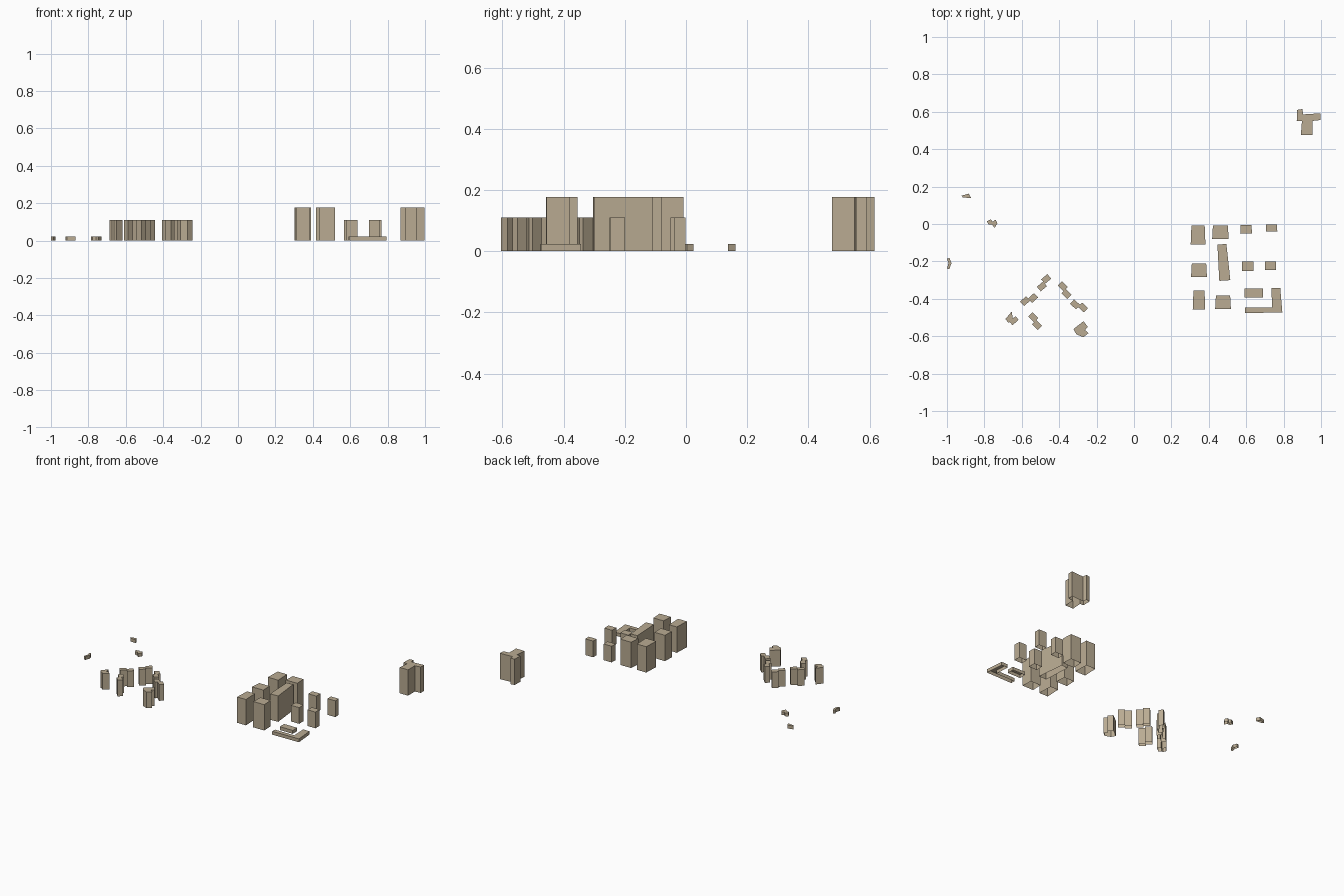
import bpy, bmesh
from math import radians
from mathutils import Matrix, Vector

if "Cube" in bpy.data.objects:
    bpy.data.objects.remove(bpy.data.objects["Cube"])

TALL, MID, LOW = 0.177, 0.111, 0.023

stone = bpy.data.materials.new("stone")
stone.diffuse_color = (0.49, 0.41, 0.29, 1)
stone.use_nodes = True
stone.node_tree.nodes["Principled BSDF"].inputs["Base Color"].default_value = stone.diffuse_color


def block(name, pts, h):
    """Extrude a footprint to a walled, roofed block, open underneath."""
    bm = bmesh.new()
    roof = bm.faces.new([bm.verts.new((x, y, 0)) for x, y in pts])
    roof.normal_update()
    if roof.normal.z < 0:
        roof.normal_flip()
    ext = bmesh.ops.extrude_face_region(bm, geom=[roof], use_keep_orig=False)
    top = [g for g in ext["geom"] if isinstance(g, bmesh.types.BMVert)]
    bmesh.ops.translate(bm, verts=top, vec=(0, 0, h))
    floors = [f for f in bm.faces if all(v.co.z < 1e-6 for v in f.verts)]
    bmesh.ops.delete(bm, geom=floors, context='FACES_ONLY')
    # make sure the roof faces upward with the walls following it
    bmesh.ops.recalc_face_normals(bm, faces=bm.faces)
    me = bpy.data.meshes.new(name)
    bm.to_mesh(me)
    bm.free()
    me.materials.append(stone)
    ob = bpy.data.objects.new(name, me)
    bpy.context.collection.objects.link(ob)
    return ob


def slab(name, x0, x1, y0, y1, h, lean=0.004):
    """Nearly square block; lean tilts the side walls slightly in plan."""
    return block(name, [(x0, y0), (x1, y0), (x1 - lean, y1), (x0 + lean, y1)], h)


def stepped(name, cx, cy, deg, side, h=MID, l=0.043, w=0.032, s=0.016):
    """Two end-to-end wings, staggered sideways."""
    a, b, k = -w / 2, w / 2, side * s / 2
    local = [(-l, a - k), (0, a - k), (0, a + k), (l, a + k),
             (l, b + k), (0, b + k), (0, b - k), (-l, b - k)]
    rot = Matrix.Rotation(radians(deg), 2)
    return block(name, [tuple(rot @ Vector(p) + Vector((cx, cy))) for p in local], h)


# Main estate: tall towers
for i, (x0, x1, y0, y1) in enumerate([
        (0.303, 0.382, -0.11, -0.008), (0.418, 0.506, -0.08, -0.008),
        (0.305, 0.39, -0.283, -0.212), (0.314, 0.381, -0.458, -0.355),
        (0.434, 0.518, -0.455, -0.381)]):
    slab(f"tall_tower_{i + 1}", x0, x1, y0, y1, TALL)
block("long_tower", [(0.456, -0.304), (0.515, -0.3), (0.494, -0.107), (0.446, -0.11)], TALL)

# Main estate: mid-height blocks
for i, (x0, x1, y0, y1) in enumerate([
        (0.568, 0.63, -0.05, -0.006), (0.706, 0.766, -0.04, -0.002),
        (0.577, 0.639, -0.25, -0.2), (0.7, 0.76, -0.246, -0.2)]):
    slab(f"mid_block_{i + 1}", x0, x1, y0, y1, MID, 0.001)

# Main estate: low podium buildings
slab("low_hall", 0.592, 0.69, -0.393, -0.345, LOW, 0)
block("low_l_building", [(0.593, -0.476), (0.793, -0.473), (0.782, -0.343), (0.734, -0.343),
                         (0.739, -0.446), (0.593, -0.446)], LOW)

# Separate T-shaped tower
block("t_tower", [(0.87, 0.55), (0.898, 0.55), (0.892, 0.477), (0.955, 0.477), (0.955, 0.551),
                  (0.996, 0.556), (0.998, 0.592), (0.905, 0.586), (0.9, 0.615), (0.872, 0.61)], TALL)

# Cluster of staggered blocks
for i, args in enumerate([(-0.481, -0.314, 40, 1), (-0.561, -0.404, 42, -1),
                          (-0.371, -0.353, -45, -1), (-0.294, -0.438, -42, 1),
                          (-0.529, -0.519, -45, -1)]):
    stepped(f"stepped_block_{i + 1}", *args)
block("v_block", [(-0.687, -0.508), (-0.654, -0.468), (-0.648, -0.503), (-0.632, -0.494),
                  (-0.617, -0.513), (-0.65, -0.541), (-0.663, -0.525), (-0.674, -0.526)], MID)
block("corner_block", [(-0.324, -0.562), (-0.27, -0.52), (-0.247, -0.55), (-0.262, -0.567),
                       (-0.243, -0.583), (-0.27, -0.605), (-0.308, -0.59)], MID)

# Small outlying houses
block("house_north", [(-0.922, 0.152), (-0.883, 0.162), (-0.87, 0.138), (-0.915, 0.142)], LOW)
block("house_bow", [(-0.787, 0.014), (-0.766, 0.024), (-0.756, 0.012), (-0.74, 0.024),
                    (-0.73, 0.004), (-0.745, -0.02), (-0.76, -0.004), (-0.778, -0.002)], LOW)
block("house_west", [(-1.0, -0.185), (-0.986, -0.182), (-0.976, -0.21), (-0.988, -0.242),
                     (-1.0, -0.238), (-0.992, -0.21)], LOW)
